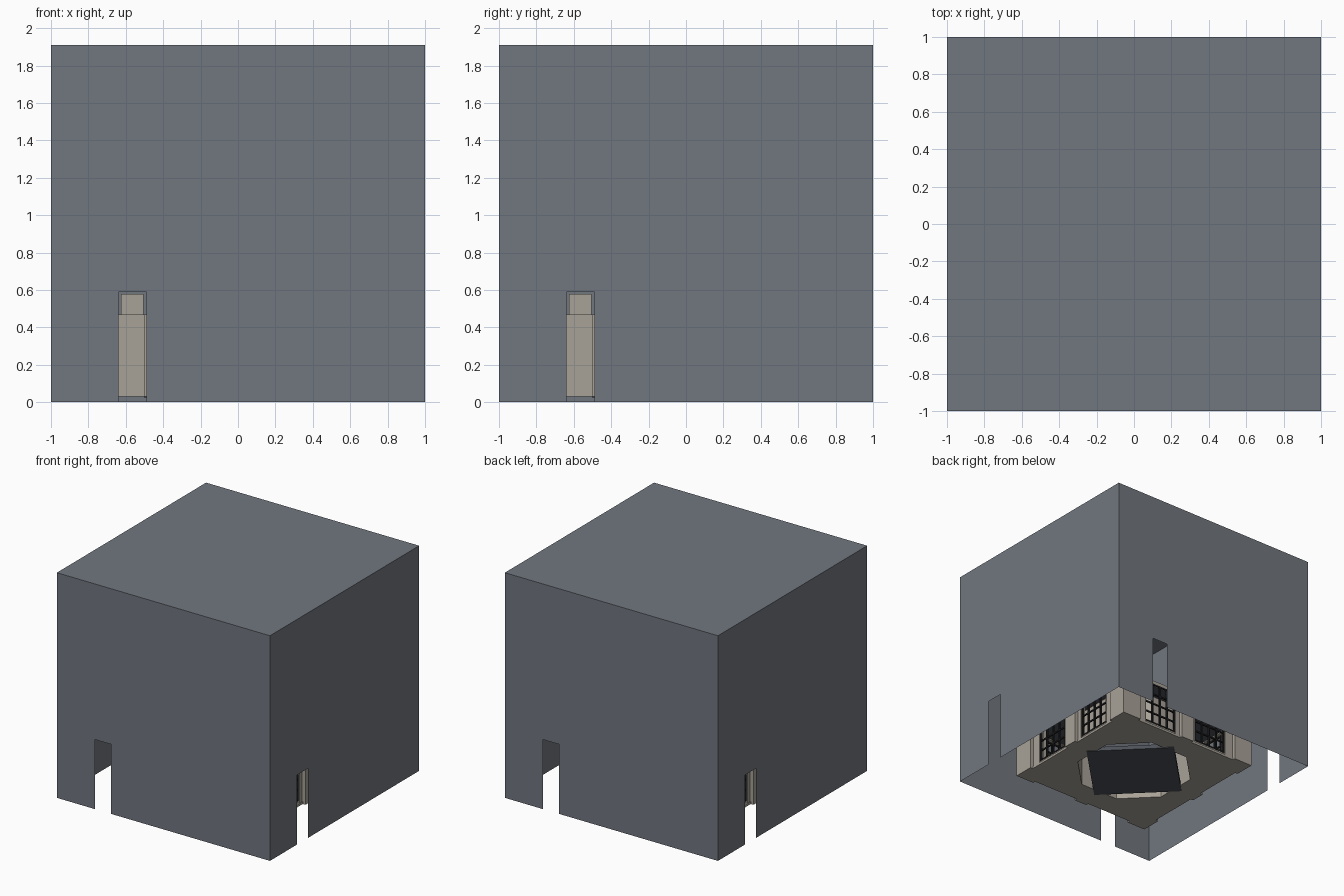
import bpy, bmesh, math
from mathutils import Matrix

if "Cube" in bpy.data.objects:
    bpy.data.objects.remove(bpy.data.objects["Cube"])


def material(name, rgb):
    m = bpy.data.materials.new(name)
    m.diffuse_color = (*rgb, 1)
    m.use_nodes = True
    m.node_tree.nodes["Principled BSDF"].inputs["Base Color"].default_value = m.diffuse_color
    return m


GREY = material("blue grey", (0.165, 0.183, 0.212))
CREAM = material("warm stone", (0.39, 0.36, 0.31))
SLATE = material("dark slate", (0.075, 0.083, 0.1))
BLACK = material("window black", (0.014, 0.014, 0.016))


def finish(name, bm, mat, weld=True):
    if weld:
        bmesh.ops.remove_doubles(bm, verts=bm.verts, dist=1e-5)
    bmesh.ops.recalc_face_normals(bm, faces=bm.faces)
    me = bpy.data.meshes.new(name)
    bm.to_mesh(me)
    bm.free()
    me.materials.append(mat)
    ob = bpy.data.objects.new(name, me)
    bpy.context.collection.objects.link(ob)
    return ob


def add_box(bm, x0, x1, y0, y1, z0, z1):
    m = Matrix.Translation(((x0 + x1) / 2, (y0 + y1) / 2, (z0 + z1) / 2))
    m = m @ Matrix.Diagonal((x1 - x0, y1 - y0, z1 - z0, 1))
    bmesh.ops.create_cube(bm, size=1, matrix=m)


def four_sides(bm):
    """Repeat the front geometry on all four sides."""
    geom = bm.verts[:] + bm.edges[:] + bm.faces[:]
    for i in (1, 2, 3):
        new = bmesh.ops.duplicate(bm, geom=geom)["geom"]
        verts = [v for v in new if isinstance(v, bmesh.types.BMVert)]
        bmesh.ops.rotate(bm, verts=verts, cent=(0, 0, 0),
                         matrix=Matrix.Rotation(i * math.pi / 2, 3, 'Z'))


def boxes(name, mat, specs):
    bm = bmesh.new()
    for s in specs:
        add_box(bm, *s)
    four_sides(bm)
    return finish(name, bm, mat, weld=False)


def ring(name, mat, outer, inner, z0, z1):
    """Slab between two closed loops with the same point count."""
    bm = bmesh.new()
    loops = [[bm.verts.new((x, y, z)) for x, y in pts]
             for pts, z in ((outer, z0), (outer, z1), (inner, z1), (inner, z0))]
    n = len(outer)
    for k in range(4):
        a, b = loops[k], loops[(k + 1) % 4]
        for i in range(n):
            j = (i + 1) % n
            bm.faces.new((a[i], a[j], b[j], b[i]))
    return finish(name, bm, mat, weld=False)


def turned(points):
    out = []
    for i in range(4):
        c, s = ((1, 0), (0, 1), (-1, 0), (0, -1))[i]
        out += [(c * x - s * y, s * x + c * y) for x, y in points]
    return out


def square(a, v):
    return turned([(a, -v), (a, v), (a, a)])


def octagon(r):
    v = r * math.tan(math.pi / 8)
    d = r * math.sqrt(0.5)
    return turned([(r, -v), (r, v), (d, d)])


# Outer shell: thin walls with one doorway each, open underneath
H, D0, D1, DH = 1.91, -0.64, -0.49, 0.59
bm = bmesh.new()
for outline in ([(-1, 0), (D0, 0), (D0, DH), (D0, H), (-1, H)],
                [(D0, DH), (D1, DH), (D1, H), (D0, H)],
                [(D1, 0), (1, 0), (1, H), (D1, H), (D1, DH)]):
    bm.faces.new([bm.verts.new((x, -1, z)) for x, z in outline])
four_sides(bm)
bm.faces.new([bm.verts.new((x, y, H)) for x, y in ((-1, -1), (1, -1), (1, 1), (-1, 1))])
finish("outer_shell", bm, GREY)

# Inner building: floor, octagonal court wall and roof
Z0, ZW, R = 0.03, 0.47, 0.44
V = R * math.tan(math.pi / 8)
ring("floor", CREAM, square(0.65, V), octagon(R), Z0, Z0 + 0.02)
ring("court_wall", CREAM, octagon(R + 0.02), octagon(R), Z0 + 0.02, ZW - 0.02)
ring("roof", SLATE, square(0.63, V), octagon(R), ZW - 0.02, ZW)

# Corner piers rising above the walls
boxes("corner_pier", CREAM, [(-0.625, -0.505, -0.625, -0.505, Z0, 0.58)])

# Facade: pilasters, bottom rail and lintel around the windows
W0, W1 = 0.1, 0.42
front = [(-W0, W0, -0.645, -0.6, Z0, ZW),
         (-0.06, 0.06, -0.675, -0.645, Z0, ZW)]
for s in (-1, 1):
    a, b = sorted((s * W1, s * 0.645))
    front.append((a, b, -0.645, -0.6, Z0, ZW))
    a, b = sorted((s * 0.5, s * 0.675))
    front.append((a, b, -0.675, -0.645, Z0, ZW))
    a, b = sorted((s * W0, s * W1))
    front.append((a, b, -0.635, -0.6, Z0, 0.07))
    front.append((a, b, -0.635, -0.6, 0.44, ZW))
boxes("facade", CREAM, front)

# Window lattices
bars = []
for s in (-1, 1):
    a, b = sorted((s * W0, s * W1))
    for i in range(5):
        x = a + 0.006 + (b - a - 0.012) * i / 4
        bars.append((x - 0.006, x + 0.006, -0.64, -0.625, 0.07, 0.44))
    for i in range(5):
        z = 0.076 + 0.358 * i / 4
        bars.append((a, b, -0.638, -0.627, z - 0.006, z + 0.006))
boxes("window_lattice", BLACK, bars)

# Diagonal slab in the middle of the court
bm = bmesh.new()
add_box(bm, -0.355, 0.355, -0.355, 0.355, 0.025, 0.06)
bmesh.ops.rotate(bm, verts=bm.verts, cent=(0, 0, 0),
                 matrix=Matrix.Rotation(math.pi / 4, 3, 'Z'))
finish("court_slab", bm, SLATE)
